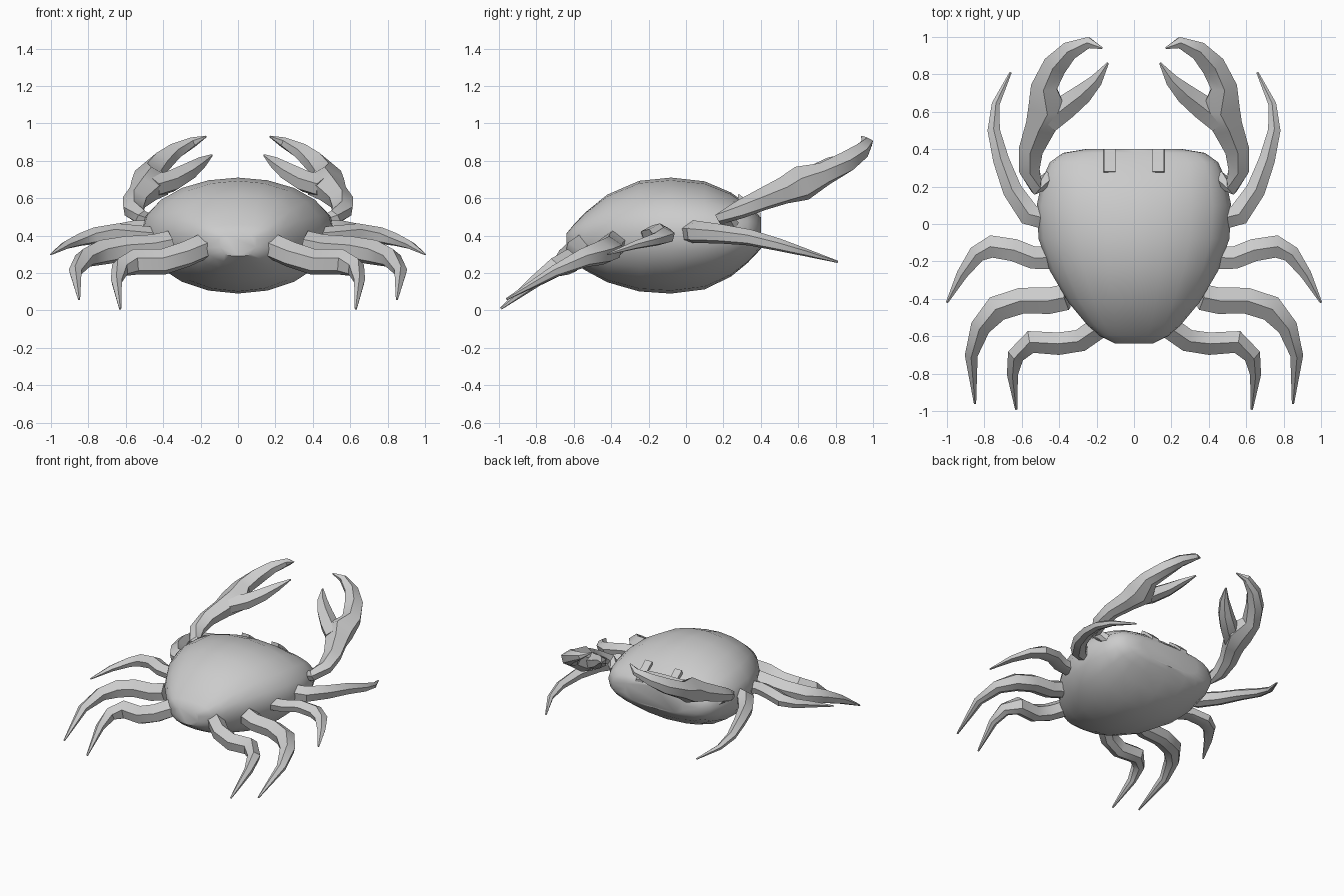
import bpy, bmesh, math
from mathutils import Vector

cube = bpy.data.objects.get("Cube")
if cube:
    bpy.data.objects.remove(cube, do_unlink=True)

grey = bpy.data.materials.new("shell grey")
grey.use_nodes = True
grey.diffuse_color = (.6, .6, .6, 1)
bsdf = next(n for n in grey.node_tree.nodes if n.type == 'BSDF_PRINCIPLED')
bsdf.inputs["Base Color"].default_value = grey.diffuse_color


def loft(name, rings, mirror=True, angle=35):
    """Skin closed rings of points in order and cap both ends."""
    bm = bmesh.new()
    loops = [[bm.verts.new(point) for point in ring] for ring in rings]
    count = len(loops[0])
    for near, far in zip(loops, loops[1:]):
        for i in range(count):
            j = (i + 1) % count
            bm.faces.new((near[i], near[j], far[j], far[i]))
    bm.faces.new(loops[0])
    bm.faces.new(loops[-1])
    bmesh.ops.recalc_face_normals(bm, faces=bm.faces)
    mesh = bpy.data.meshes.new(name)
    bm.to_mesh(mesh)
    bm.free()
    mesh.materials.append(grey)
    obj = bpy.data.objects.new(name, mesh)
    bpy.context.collection.objects.link(obj)
    if mirror:
        obj.modifiers.new("Mirror", 'MIRROR')
    bpy.ops.object.select_all(action='DESELECT')
    obj.select_set(True)
    bpy.context.view_layer.objects.active = obj
    bpy.ops.object.shade_smooth_by_angle(angle=math.radians(angle))


def tapered(width, fullness, count=7):
    """Full width near the root, then a rounded taper to a fine tip."""
    shares = [min(1, fullness * (1 - i / (count - 1))) for i in range(count)]
    return [max(.012, width * share ** .65) for share in shares]


def limb(name, path, widths, flatness):
    """Sweep a six-sided section, ridged above and below, along the path."""
    points = [Vector(p) for p in path]
    last = len(points) - 1
    rings = []
    for i, (centre, width) in enumerate(zip(points, widths)):
        along = (points[min(i + 1, last)] - points[max(i - 1, 0)]).normalized()
        side = along.cross(Vector((0, 0, 1))).normalized()
        up = side.cross(along)
        outer, ridge = side * width / 2, up * width / 2 * flatness
        rings.append([centre + offset for offset in (
            outer + ridge * .3, ridge, ridge * .3 - outer,
            -outer * .8 - ridge * .7, -ridge, outer * .8 - ridge * .7)])
    loft(name, rings)


# Body: plan outline as (y, half width); the shell domes up and down by rule
WIDEST, RIM = -.08, .42
TOP, BOTTOM = .71, .09
outline = [(-.64, .1), (-.6, .18), (-.54, .25), (-.42, .35), (-.25, .45),
           (-.08, .51), (.1, .52), (.24, .49), (.33, .45), (.38, .38), (.4, .26)]
SIDES = 20


def shell_section(y):
    """Top and underside on the centre line, and how boxy the section is."""
    if y < WIDEST:
        reach = (WIDEST - y) / .56
        drop, lift = .3, .2
    else:
        reach = (y - WIDEST) / .48
        drop, lift = .21, .24
    curve = reach ** 2.4
    return TOP - drop * curve, BOTTOM + lift * curve, 1 - .35 * reach ** 4


def shell_ring(y, half):
    top, bottom, power = shell_section(y)
    rim = min(RIM, (top + bottom) / 2 + .03)
    ring = []
    for k in range(SIDES):
        turn = math.tau * k / SIDES
        across, rise = (math.copysign(abs(c) ** power, c)
                        for c in (math.cos(turn), math.sin(turn)))
        reach = top - rim if rise > 0 else rim - bottom
        ring.append((half * across, y, rim + rise * reach))
    return ring


loft("body", [shell_ring(y, half) for y, half in outline], mirror=False, angle=40)

# Eyes: small blocks lying on the sloping front of the shell
eye_rings = []
for y in (.28, .34, .4):
    z = shell_section(y)[0] + .02
    eye_rings.append([(.1, y, z), (.16, y, z),
                      (.17, y - .01, z - .08), (.1, y - .01, z - .08)])
loft("eye", eye_rings, angle=20)

# Walking legs, each from its root in the body out to the tip
limb("front_leg",
     [(.47, .03, .42), (.56, .05, .42), (.65, .18, .41), (.71, .34, .39),
      (.75, .5, .35), (.74, .64, .31), (.66, .81, .26)],
     tapered(.12, 1.2), 1)
limb("second_leg",
     [(.44, -.18, .4), (.54, -.18, .41), (.64, -.14, .42), (.76, -.12, .4),
      (.84, -.16, .38), (.92, -.27, .35), (1, -.42, .3)],
     tapered(.12, 2), .75)
limb("third_leg",
     [(.36, -.39, .36), (.45, -.41, .34), (.6, -.41, .33), (.73, -.45, .31),
      (.82, -.55, .28), (.87, -.7, .21), (.85, -.96, .06)],
     tapered(.14, 2), .95)
limb("back_leg",
     [(.17, -.54, .35), (.28, -.62, .3), (.4, -.64, .26), (.55, -.63, .26),
      (.63, -.7, .23), (.65, -.8, .16), (.63, -.99, .01)],
     tapered(.12, 2), 1.15)

# Claw: the arm swells into a palm and runs on into the curved outer finger
limb("claw",
     [(.45, .24, .46), (.52, .2, .5), (.56, .29, .54), (.55, .4, .59),
      (.5, .52, .64), (.46, .62, .68), (.48, .74, .73), (.42, .85, .79),
      (.34, .93, .85), (.24, .97, .9), (.17, .94, .93)],
     [.09, .09, .11, .13, .16, .21, .14, .13, .1, .06, .01], .9)
limb("claw_inner_finger",
     [(.46, .55, .66), (.36, .63, .69), (.27, .7, .74), (.2, .77, .79),
      (.14, .86, .83)],
     tapered(.13, 1.5, 5), .9)
